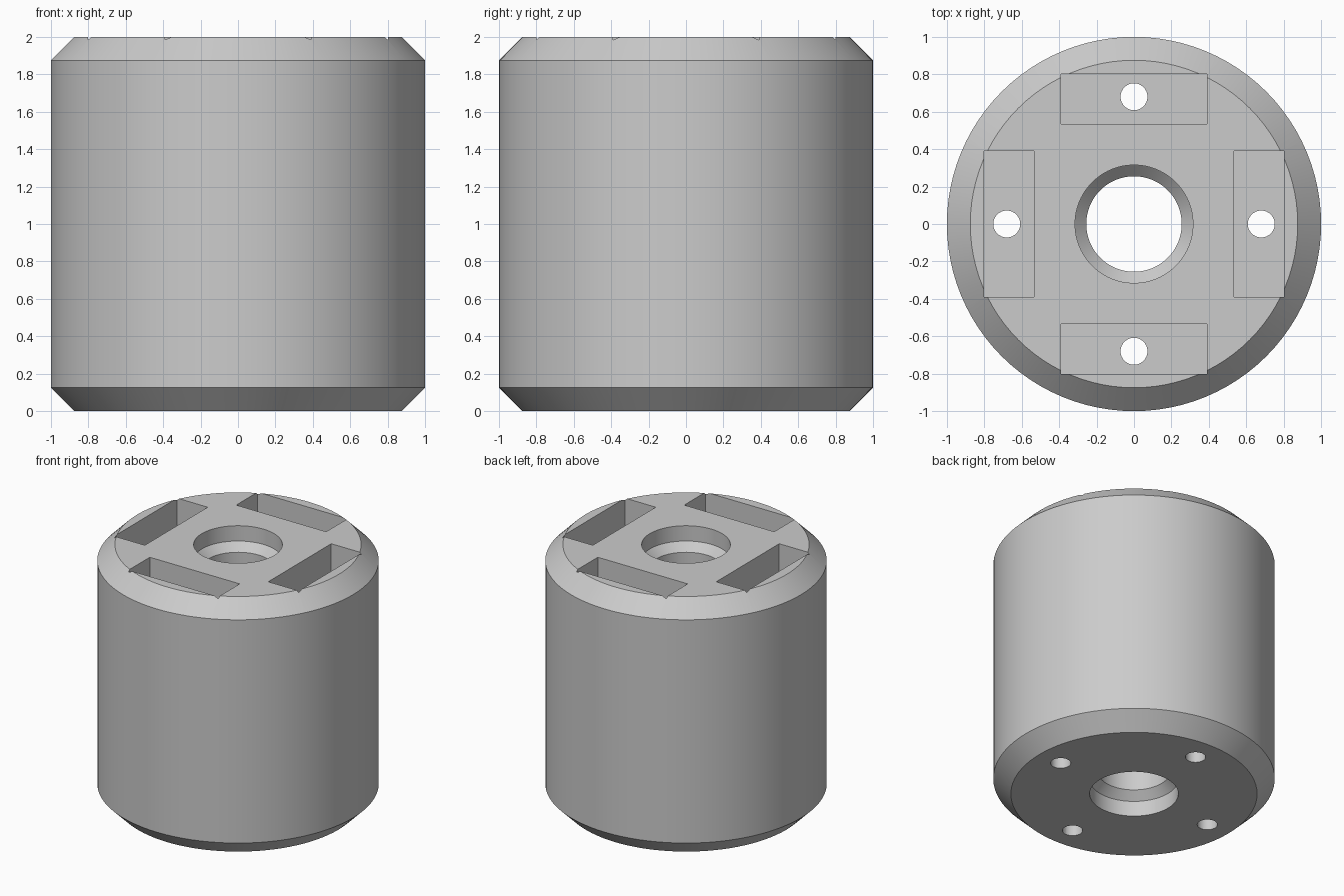
import bpy
import bmesh
from math import radians, pi
from mathutils import Matrix

cube = bpy.data.objects.get("Cube")
if cube:
    bpy.data.objects.remove(cube, do_unlink=True)

SEGMENTS = 96
SLOT_DEPTH = 0.27

grey = bpy.data.materials.new("light_grey_metal")
grey.use_nodes = True
colour = (0.6, 0.6, 0.6, 1)
grey.diffuse_color = colour
grey.node_tree.nodes["Principled BSDF"].inputs["Base Color"].default_value = colour


def make_object(name, bm):
    bmesh.ops.recalc_face_normals(bm, faces=bm.faces)
    mesh = bpy.data.meshes.new(name)
    bm.to_mesh(mesh)
    bm.free()
    mesh.materials.append(grey)
    obj = bpy.data.objects.new(name, mesh)
    bpy.context.collection.objects.link(obj)
    return obj


def lathe(name, profile):
    """Turn a closed (radius, z) outline around the z axis."""
    bm = bmesh.new()
    rings = []
    for i in range(SEGMENTS):
        turn = Matrix.Rotation(2 * pi * i / SEGMENTS, 3, 'Z')
        ring = [bm.verts.new((r, 0, z)) for r, z in profile]
        for v in ring:
            v.co = turn @ v.co
        rings.append(ring)
    n = len(profile)
    for i, a in enumerate(rings):
        b = rings[(i + 1) % SEGMENTS]
        for j in range(n):
            k = (j + 1) % n
            bm.faces.new((a[j], b[j], b[k], a[k]))
    return make_object(name, bm)


def cut(target, cutter):
    cutter.hide_render = True
    mod = target.modifiers.new(cutter.name, 'BOOLEAN')
    mod.operation = 'DIFFERENCE'
    mod.solver = 'EXACT'
    mod.object = cutter
    bpy.ops.object.modifier_apply(modifier=mod.name)
    bpy.data.objects.remove(cutter, do_unlink=True)


# Chamfered drum with a bore that is wider at both mouths
lower = [(0.255, 0.18), (0.315, 0.12), (0.315, 0), (0.875, 0), (1, 0.125)]
upper = [(r, 2 - z) for r, z in reversed(lower)]
drum = lathe("chamfered_drum", lower + upper)
bpy.context.view_layer.objects.active = drum
drum.select_set(True)

# Four rectangular slots in the top, each with a bolt hole right through
for i in range(4):
    spin = Matrix.Rotation(i * pi / 2, 4, 'Z')

    bm = bmesh.new()
    bmesh.ops.create_cube(bm, size=1)
    bmesh.ops.scale(bm, vec=(0.265, 0.78, 2 * SLOT_DEPTH), verts=bm.verts)
    bmesh.ops.translate(bm, vec=(0.668, 0, 2), verts=bm.verts)
    bm.transform(spin)
    cut(drum, make_object("slot_cutter", bm))

    bm = bmesh.new()
    bmesh.ops.create_cone(bm, cap_ends=True, segments=32,
                          radius1=0.072, radius2=0.072, depth=3)
    bmesh.ops.translate(bm, vec=(0.68, 0, 1), verts=bm.verts)
    bm.transform(spin)
    cut(drum, make_object("bolt_hole_cutter", bm))

bpy.ops.object.shade_smooth_by_angle(angle=radians(30))
